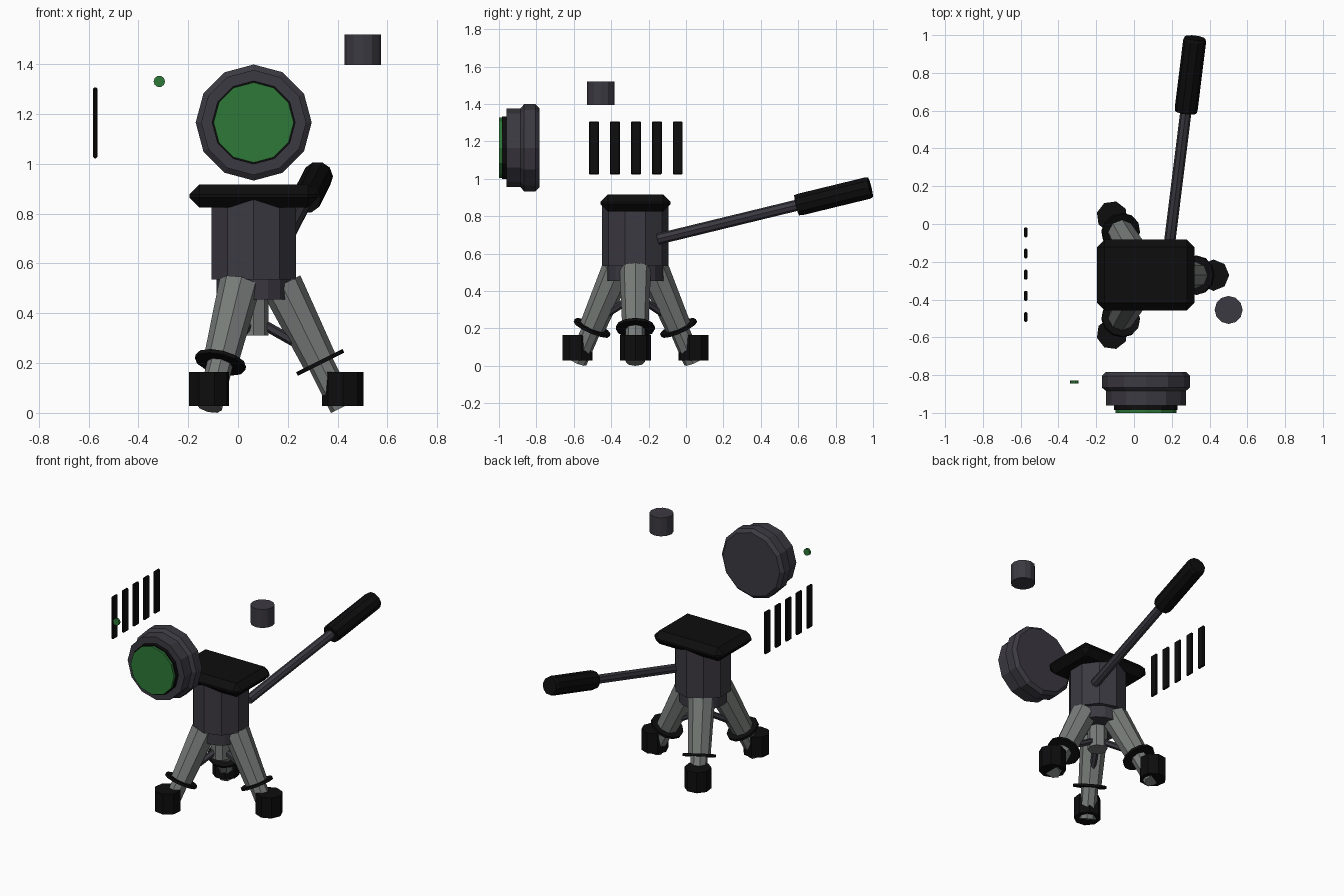
import bpy, bmesh, math
from mathutils import Vector, Matrix

if "Cube" in bpy.data.objects:
    bpy.data.objects.remove(bpy.data.objects["Cube"])


def material(name, rgb):
    m = bpy.data.materials.new(name)
    m.diffuse_color = (*rgb, 1)
    m.use_nodes = True
    m.node_tree.nodes["Principled BSDF"].inputs["Base Color"].default_value = m.diffuse_color
    return m


DARK = material("dark grey", (0.045, 0.042, 0.054))
BLACK = material("black", (0.004, 0.004, 0.0045))
GREEN = material("green", (0.026, 0.19, 0.038))
GREY = material("leg grey", (0.185, 0.2, 0.19))


def finish(bm, name, mat):
    bmesh.ops.recalc_face_normals(bm, faces=bm.faces)
    me = bpy.data.meshes.new(name)
    bm.to_mesh(me)
    bm.free()
    me.materials.append(mat)
    ob = bpy.data.objects.new(name, me)
    bpy.context.collection.objects.link(ob)
    return ob


def lathe(name, start, axis, profile, sides, mat, spin=0.0):
    """Capped solid of (radius, distance) rings along an axis."""
    axis = Vector(axis).normalized()
    ref = Vector((0, 1, 0)) if abs(axis.y) < 0.9 else Vector((0, 0, 1))
    u = ref.cross(axis).normalized()
    v = axis.cross(u)
    bm = bmesh.new()
    rings = []
    for r, d in profile:
        ring = []
        for i in range(sides):
            a = spin + 2 * math.pi * i / sides
            ring.append(bm.verts.new(Vector(start) + axis * d
                                     + u * r * math.cos(a) + v * r * math.sin(a)))
        rings.append(ring)
    for a, b in zip(rings, rings[1:]):
        for i in range(sides):
            j = (i + 1) % sides
            bm.faces.new((a[i], a[j], b[j], b[i]))
    bm.faces.new(rings[0])
    bm.faces.new(rings[-1])
    return finish(bm, name, mat)


def rod(name, p, q, r, sides, mat, r2=None, spin=0.0):
    p, q = Vector(p), Vector(q)
    return lathe(name, p, q - p, [(r, 0), (r2 or r, (q - p).length)], sides, mat, spin)


def box(name, centre, size, bevel, mat):
    bm = bmesh.new()
    bmesh.ops.create_cube(bm, size=1, matrix=Matrix.Translation(centre)
                          @ Matrix.Diagonal((*size, 1)))
    bmesh.ops.bevel(bm, geom=bm.edges[:], offset=bevel, segments=1, affect='EDGES')
    return finish(bm, name, mat)


CX, CY = 0.063, -0.271          # tripod axis

# Tripod head and top plate
rod("head_body", (CX, CY, 0.535), (CX, CY, 0.865), 0.178, 10, DARK, spin=math.pi / 2)
box("top_plate", (CX, -0.27, 0.871), (0.516, 0.374, 0.092), 0.04, BLACK)
rod("head_collar", (CX, CY, 0.455), (CX, CY, 0.535), 0.15, 16, DARK)
rod("centre_column", (CX, CY, 0.31), (CX, CY, 0.46), 0.06, 8, GREY)

# Three splayed legs with collars, feet and braces
for n in range(3):
    ang = math.radians(120 * n)

    def at(r, z):
        return Vector((CX + r * math.cos(ang), CY + r * math.sin(ang), z))

    top, mid, end = at(0.112, 0.515), at(0.267, 0.203), at(0.357, 0.023)
    d = (end - mid).normalized()
    rod(f"upper_leg_{n}", top, mid, 0.084, 8, GREY, 0.07)
    rod(f"lower_leg_{n}", mid, end, 0.052, 8, GREY)
    rod(f"leg_collar_{n}", mid - d * 0.008, mid + d * 0.008, 0.104, 12, BLACK)
    rod(f"foot_{n}", at(0.358, 0.028), at(0.358, 0.165), 0.083, 8, BLACK, spin=ang)
    rod(f"brace_{n}", at(0.03, 0.36), at(0.225, 0.25), 0.02, 6, DARK)

# Pan handle with grip
h0, h1 = Vector((0.182, -0.15, 0.678)), Vector((0.323, 0.985, 0.954))
h = h1 - h0
L = h.length
rod("handle_rod", h0, h0 + h * 0.7, 0.03, 8, DARK)
lathe("handle_grip", h0, h, [(0.058, L * 0.655), (0.061, L * 0.67),
                             (0.061, L * 0.985), (0.056, L)], 10, BLACK)

# Lens unit: housing, inner ring and glass
lens = (0.063, 0, 1.166)
lathe("lens_housing", lens, (0, -1, 0),
      [(0.212, 0.783), (0.233, 0.804), (0.233, 0.866), (0.211, 0.884), (0.211, 0.96)], 12, DARK)
lathe("lens_ring", lens, (0, -1, 0), [(0.168, 0.95), (0.168, 0.984)], 12, BLACK)
lathe("lens_glass", lens, (0, -1, 0), [(0.161, 0.975), (0.161, 1.0)], 12, GREEN)

# Indicator light
lathe("indicator_light", (-0.316, 0, 1.331), (0, -1, 0), [(0.023, 0.828), (0.023, 0.844)], 10, GREEN)

# Vent bars
for n in range(5):
    box(f"vent_bar_{n}", (-0.573, -0.492 + 0.112 * n, 1.165), (0.017, 0.053, 0.285), 0.005, BLACK)

# Knob
rod("knob", (0.501, -0.455, 1.396), (0.501, -0.455, 1.52), 0.074, 12, DARK)
